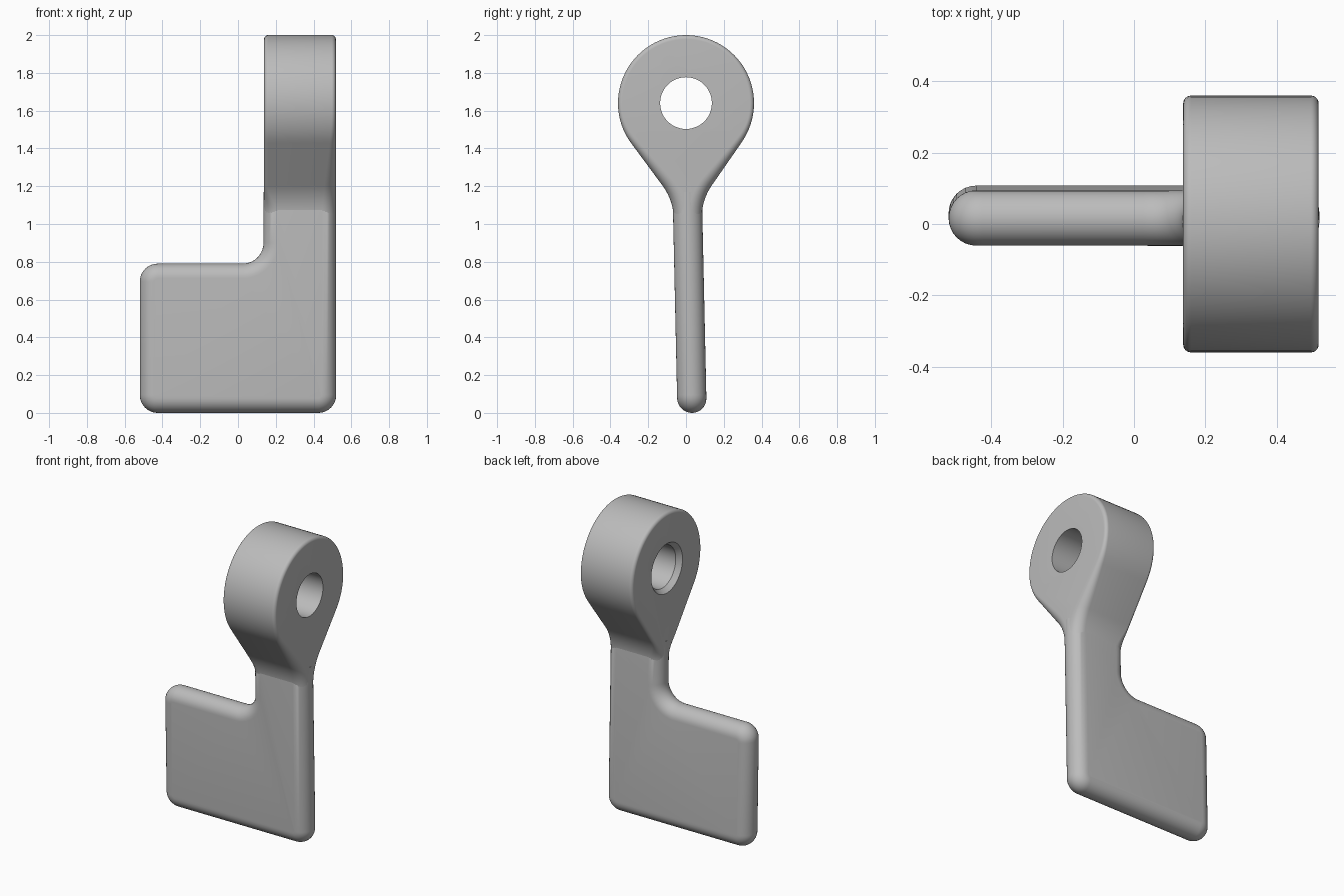
import bpy, bmesh
from math import sin, cos, pi, radians, tan
from mathutils import Vector

cube = bpy.data.objects.get("Cube")
if cube:
    bpy.data.objects.remove(cube, do_unlink=True)

grey = bpy.data.materials.new("plain_grey")
grey.use_nodes = True
grey.diffuse_color = (0.5, 0.5, 0.5, 1)
grey.node_tree.nodes["Principled BSDF"].inputs["Base Color"].default_value = (0.5, 0.5, 0.5, 1)


def lean(z):
    """Sideways drift of the tilted blade at a height."""
    return max(0, 0.03 - 0.022 * (z - 0.1))


def fillet(corners, steps=10):
    """Round each (u, v, radius) corner of a closed polygon."""
    points = []
    for i, (u, v, r) in enumerate(corners):
        p = Vector((u, v))
        if not r:
            points.append(p)
            continue
        a = (Vector(corners[i - 1][:2]) - p).normalized()
        b = (Vector(corners[(i + 1) % len(corners)][:2]) - p).normalized()
        half = a.angle(b) / 2
        centre = p + (a + b).normalized() * r / sin(half)
        start = p + a * r / tan(half) - centre
        end = p + b * r / tan(half) - centre
        for k in range(steps + 1):
            t = k / steps
            sweep = pi - 2 * half
            arc = (start * sin((1 - t) * sweep) + end * sin(t * sweep)) / sin(sweep)
            points.append(centre + arc)
    return points


def make_object(name, bm):
    bmesh.ops.remove_doubles(bm, verts=bm.verts, dist=1e-5)
    bmesh.ops.recalc_face_normals(bm, faces=bm.faces)
    mesh = bpy.data.meshes.new(name)
    bm.to_mesh(mesh)
    bm.free()
    mesh.materials.append(grey)
    obj = bpy.data.objects.new(name, mesh)
    bpy.context.collection.objects.link(obj)
    return obj


def skin(bm, rings):
    """Join rings of points with quads and close both ends."""
    loops = [[bm.verts.new(p) for p in ring] for ring in rings]
    n = len(loops[0])
    for a, b in zip(loops, loops[1:]):
        for i in range(n):
            j = (i + 1) % n
            bm.faces.new((a[i], a[j], b[j], b[i]))
    bm.faces.new(loops[0])
    bm.faces.new(loops[-1])


def rounded_slab(name, outline, low, high, low_radius, high_radius, place, steps=8):
    """Extrude a counter-clockwise outline, rounding the rims by a radius per point."""
    inward = []
    for i, p in enumerate(outline):
        d1 = (p - outline[i - 1]).normalized()
        d2 = (outline[(i + 1) % len(outline)] - p).normalized()
        n1, n2 = Vector((-d1.y, d1.x)), Vector((-d2.y, d2.x))
        inward.append((n1 + n2) / (1 + n1.dot(n2)))
    rings = []
    for base, sign, radius in ((low, 1, low_radius), (high, -1, high_radius)):
        quarter = []
        for k in range(steps + 1):
            a = pi / 2 * k / steps
            ring = []
            for p, n in zip(outline, inward):
                r = radius(p)
                q = p + n * r * (1 - sin(a))
                ring.append(place(q.x, q.y, base + sign * r * (1 - cos(a))))
            quarter.append(ring)
        rings += quarter if sign > 0 else quarter[::-1]
    bm = bmesh.new()
    skin(bm, rings)
    return make_object(name, bm)


def smooth(obj):
    bpy.ops.object.select_all(action="DESELECT")
    obj.select_set(True)
    bpy.context.view_layer.objects.active = obj
    bpy.ops.object.shade_smooth_by_angle(angle=radians(35))


# Blade: fully rounded L-shaped plate that leans slightly
HALF = 0.0775
blade_outline = fillet([
    (-0.52, 0, 0.095), (0.52, 0, 0.095), (0.52, 1.17, 0),
    (0.135, 1.17, 0), (0.135, 0.79, 0.11), (-0.52, 0.79, 0.095)])
blade = rounded_slab("blade", blade_outline, -HALF, HALF,
                     lambda p: HALF, lambda p: HALF,
                     lambda u, v, w: (u, w + lean(v), v))
smooth(blade)

# Eye: teardrop head whose neck runs down into the blade
CENTRE, RADIUS, NECK = 1.64, 0.36, 0.074
first, last = radians(-36), radians(216)
arc = [first + (last - first) * k / 56 for k in range(57)]
eye_corners = [(-NECK, 0.85, 0), (NECK, 0.85, 0), (NECK, 1.125, 0.3)]
eye_corners += [(RADIUS * cos(a), CENTRE + RADIUS * sin(a), 0) for a in arc]
eye_corners += [(-NECK, 1.125, 0.3)]


def fading_radius(top):
    """Rim radius shrinking from the neck up to a height."""
    def radius(p):
        t = min(1, max(0, (p.y - 1.05) / (top - 1.05)))
        return 0.07 + (0.022 - 0.07) * t * t * (3 - 2 * t)
    return radius


eye = rounded_slab("eye", fillet(eye_corners), 0.138, 0.518,
                   fading_radius(1.2), fading_radius(1.6),
                   lambda u, v, w: (w, u + lean(v), v))

# Bore: through hole with a chamfer on the inner face
bm = bmesh.new()
turn = [2 * pi * k / 48 for k in range(48)]
skin(bm, [[(x, r * cos(a), CENTRE + r * sin(a)) for a in turn]
          for x, r in ((0.1, 0.19), (0.17, 0.137), (0.6, 0.137))])
cutter = make_object("bore_cutter", bm)
cutter.hide_render = True
cut = eye.modifiers.new("bore", "BOOLEAN")
cut.operation = "DIFFERENCE"
cut.solver = "EXACT"
cut.object = cutter
bpy.context.view_layer.objects.active = eye
bpy.ops.object.modifier_apply(modifier=cut.name)
bpy.data.objects.remove(cutter, do_unlink=True)
smooth(eye)
